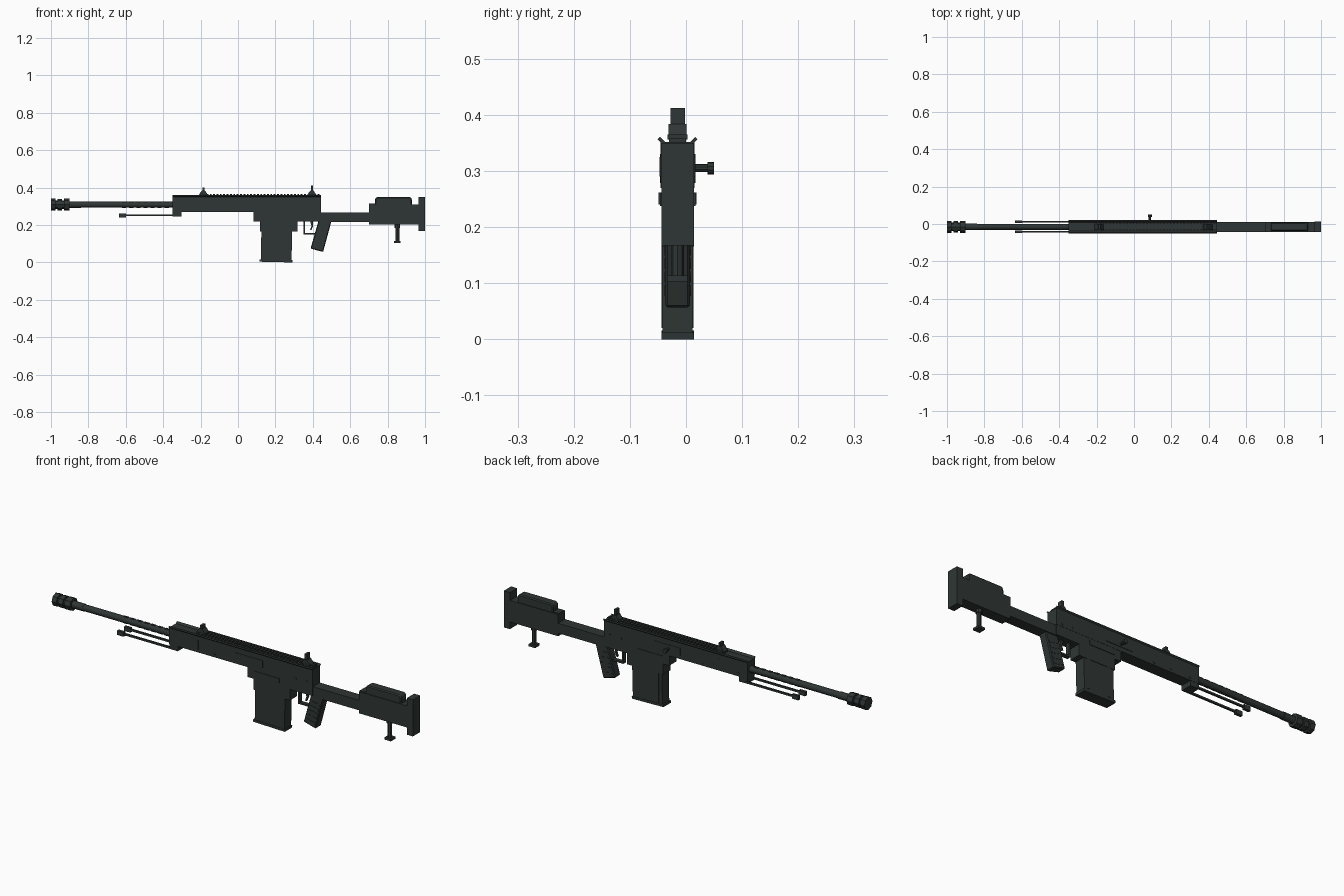
import bpy, bmesh, math
from mathutils import Matrix, Vector

if "Cube" in bpy.data.objects:
    bpy.data.objects.remove(bpy.data.objects["Cube"], do_unlink=True)

MID = -0.015  # centre plane of the body

gunmetal = bpy.data.materials.new("dark_gunmetal")
gunmetal.use_nodes = True
COLOUR = (0.028, 0.037, 0.035, 1)
gunmetal.diffuse_color = COLOUR
gunmetal.node_tree.nodes["Principled BSDF"].inputs["Base Color"].default_value = COLOUR


def finish(name, bm, bevel=0):
    bmesh.ops.recalc_face_normals(bm, faces=bm.faces)
    mesh = bpy.data.meshes.new(name)
    bm.to_mesh(mesh)
    bm.free()
    mesh.materials.append(gunmetal)
    obj = bpy.data.objects.new(name, mesh)
    bpy.context.collection.objects.link(obj)
    if bevel:
        mod = obj.modifiers.new("edge", "BEVEL")
        mod.width, mod.segments = bevel, 1
    return obj


def add_box(bm, x, y, z):
    size = Matrix.Diagonal((x[1] - x[0], y[1] - y[0], z[1] - z[0], 1))
    centre = Vector((sum(x), sum(y), sum(z))) / 2
    bmesh.ops.create_cube(bm, size=1, matrix=Matrix.Translation(centre) @ size)


def box(name, x, half, z, bevel=0, mid=MID):
    bm = bmesh.new()
    add_box(bm, x, (mid - half, mid + half), z)
    return finish(name, bm, bevel)


def prism(name, profile, half, bevel=0, mid=MID):
    """Side profile of (x, z) points given thickness across y."""
    bm = bmesh.new()
    face = bm.faces.new([bm.verts.new((x, mid - half, z)) for x, z in profile])
    out = bmesh.ops.extrude_face_region(bm, geom=[face])
    verts = [v for v in out["geom"] if isinstance(v, bmesh.types.BMVert)]
    bmesh.ops.translate(bm, verts=verts, vec=(0, 2 * half, 0))
    return finish(name, bm, bevel)


def rod(name, start, axis, steps, sides=12):
    """Stepped round bar: steps are (length, radius) along the axis."""
    bm = bmesh.new()
    axis = Vector(axis)
    turn = axis.to_track_quat("Z", "Y").to_matrix().to_4x4()
    at = Vector(start)
    for length, radius in steps:
        place = Matrix.Translation(at + axis * length / 2) @ turn
        bmesh.ops.create_cone(bm, cap_ends=True, segments=sides, radius1=radius,
                              radius2=radius, depth=length, matrix=place)
        at += axis * length
    obj = finish(name, bm)
    for p in obj.data.polygons:
        p.use_smooth = len(p.vertices) == 4
    obj.data.set_sharp_from_angle(angle=math.radians(35))
    return obj


# Receiver
box("receiver", (-0.35, 0.445), 0.03, (0.27, 0.352))
box("lower_receiver", (0.083, 0.445), 0.029, (0.22, 0.271))
box("magazine_well", (0.118, 0.318), 0.029, (0.165, 0.221))
box("receiver_front_block", (-0.35, -0.303), 0.029, (0.245, 0.271))

# Flared strips along both top edges
for side, label in ((1, "left"), (-1, "right")):
    strip = box(label + "_top_strip", (-0.35, 0.445), 0.008, (-0.003, 0.003), mid=0)
    strip.rotation_euler.x = side * math.radians(45)
    strip.location = (0, MID + side * 0.028, 0.353)

# Slotted top rail
box("top_rail_base", (-0.21, 0.44), 0.015, (0.35, 0.358))
bm = bmesh.new()
for i in range(36):
    x = -0.205 + i * 0.018
    add_box(bm, (x, x + 0.01), (MID - 0.018, MID + 0.018), (0.356, 0.365))
finish("top_rail_teeth", bm)

# Side panels and pins
box("ejection_panel", (0.02, 0.17), 0.032, (0.29, 0.325))
box("front_side_plate", (-0.2, -0.188), 0.0315, (0.285, 0.33))
box("lower_side_plate", (0.12, 0.26), 0.0315, (0.238, 0.26))
for i, x in enumerate((-0.3, -0.1, 0.35, 0.41)):
    rod("cross_pin_%d" % (i + 1), (x, MID - 0.0315, 0.285), (0, 1, 0), [(0.063, 0.006)], 8)

# Charging handle on the back side
rod("charging_handle", (0.085, 0.01, 0.305), (0, 1, 0), [(0.028, 0.007), (0.012, 0.011)], 10)

# Barrel and muzzle brake
rod("barrel", (-0.92, MID, 0.309), (1, 0, 0), [(0.08, 0.018), (0.5, 0.016)])
rod("muzzle_brake", (-1, MID, 0.309), (1, 0, 0),
    [(0.025, 0.032), (0.01, 0.023), (0.024, 0.031), (0.01, 0.023), (0.031, 0.032)], 8)
bm = bmesh.new()
for i in range(7):
    x = -0.62 + i * 0.038
    add_box(bm, (x, x + 0.022), (MID - 0.005, MID + 0.005), (0.292, 0.3265))
finish("barrel_ribs", bm)

# Folded bipod
for side, label in ((1, "left"), (-1, "right")):
    y = MID + side * 0.027
    box(label + "_bipod_leg", (-0.61, -0.34), 0.0045, (0.247, 0.256), mid=y)
    box(label + "_bipod_foot", (-0.635, -0.6), 0.007, (0.24, 0.262), mid=y)

# Iron sights
for x, top, label in ((-0.185, 0.4, "front"), (0.395, 0.412, "rear")):
    prism(label + "_sight_base", [(x - 0.025, 0.36), (x + 0.025, 0.36), (x + 0.016, 0.374),
                                  (x + 0.008, 0.384), (x - 0.008, 0.384), (x - 0.016, 0.374)], 0.016)
    box(label + "_sight_post", (x - 0.006, x + 0.006), 0.013, (0.38, top))

# Magazine with side ribs and floor plate
prism("magazine", [(0.125, 0.17), (0.29, 0.165), (0.286, 0.01), (0.122, 0.014)], 0.027)
prism("magazine_floor_plate", [(0.115, 0.016), (0.291, 0.012), (0.29, 0), (0.115, 0.004)], 0.029)
for x in (0.15, 0.265):
    box("magazine_rib", (x - 0.008, x + 0.008), 0.0285, (0.02, 0.165))

# Trigger guard and trigger
box("trigger_guard_front", (0.351, 0.359), 0.01, (0.15, 0.222))
box("trigger_guard_bottom", (0.351, 0.428), 0.01, (0.15, 0.158))
prism("trigger", [(0.385, 0.222), (0.4, 0.222), (0.402, 0.195), (0.392, 0.172),
                  (0.386, 0.174), (0.393, 0.196)], 0.005)

# Pistol grip with raised side bands
prism("pistol_grip", [(0.43, 0.222), (0.5, 0.222), (0.455, 0.056), (0.388, 0.074)], 0.022, 0.004)
for i in range(5):
    z = 0.085 + i * 0.024
    x = 0.402 + (z - 0.074) * 0.28
    prism("grip_band_%d" % (i + 1), [(x, z + 0.002), (x + 0.046, z - 0.008),
                                     (x + 0.049, z + 0.002), (x + 0.003, z + 0.012)], 0.0235)

# Stock
box("stock_bar", (0.44, 0.705), 0.027, (0.217, 0.267))
box("stock_body", (0.7, 0.968), 0.027, (0.202, 0.31))
prism("cheek_rest", [(0.732, 0.305), (0.93, 0.305), (0.93, 0.338), (0.922, 0.35),
                     (0.742, 0.35), (0.732, 0.34)], 0.023, 0.005)
box("stock_shoulder", (0.7, 0.735), 0.022, (0.305, 0.314))
box("butt_pad", (0.966, 1), 0.029, (0.167, 0.35))

# Rear support leg
rod("support_leg", (0.852, MID, 0.205), (0, 0, -1), [(0.02, 0.015), (0.075, 0.011)], 8)
box("support_foot", (0.834, 0.87), 0.018, (0.103, 0.114))
